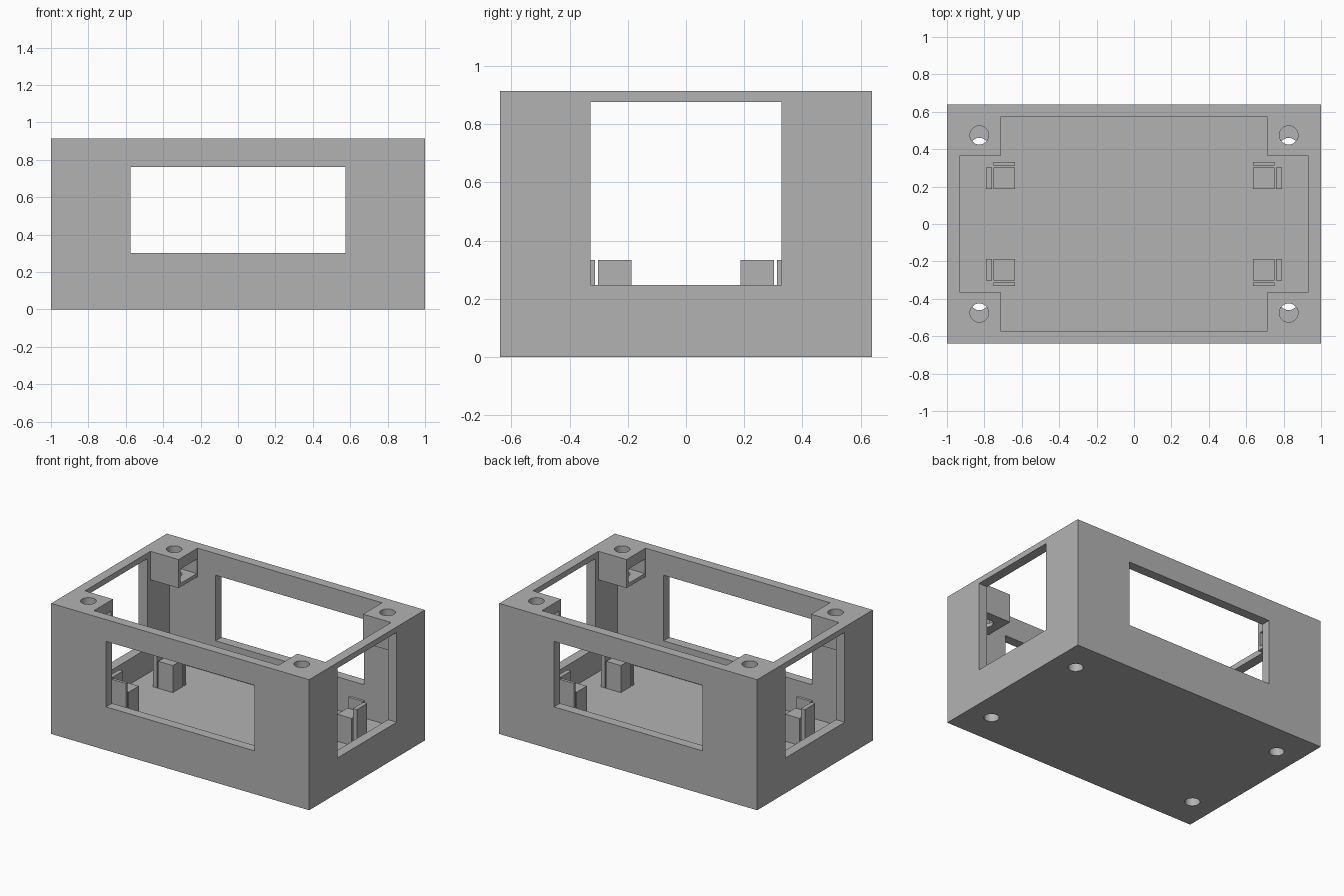
import bpy
import bmesh
from mathutils import Matrix, Vector

if "Cube" in bpy.data.objects:
    bpy.data.objects.remove(bpy.data.objects["Cube"], do_unlink=True)

grey = bpy.data.materials.new("plain grey")
grey.use_nodes = True
COLOUR = (0.45, 0.45, 0.45, 1)
grey.diffuse_color = COLOUR
grey.node_tree.nodes["Principled BSDF"].inputs["Base Color"].default_value = COLOUR

WALL, HALF_Y, TOP = 0.067, 0.64, 0.915
FLOOR = 0.07
IN_X, IN_Y = 1 - WALL, HALF_Y - WALL
CORNERS = [(sx, sy) for sx in (-1, 1) for sy in (-1, 1)]
SIDE = {-1: "right", 1: "left"}
END = {-1: "front", 1: "back"}


def finish(name, bm):
    bmesh.ops.recalc_face_normals(bm, faces=bm.faces)
    mesh = bpy.data.meshes.new(name)
    bm.to_mesh(mesh)
    bm.free()
    mesh.materials.append(grey)
    obj = bpy.data.objects.new(name, mesh)
    bpy.context.collection.objects.link(obj)
    return obj


def box(name, x, y, z):
    """Box from (low, high) pairs along each axis."""
    size = [abs(b - a) for a, b in (x, y, z)]
    mid = Vector([(a + b) / 2 for a, b in (x, y, z)])
    bm = bmesh.new()
    bmesh.ops.create_cube(bm, size=1, matrix=Matrix.Translation(mid) @ Matrix.Diagonal((*size, 1)))
    return finish(name, bm)


def rod(name, x, y, z, radius):
    bm = bmesh.new()
    bmesh.ops.create_cone(bm, cap_ends=True, segments=32, radius1=radius, radius2=radius,
                          depth=z[1] - z[0],
                          matrix=Matrix.Translation((x, y, sum(z) / 2)))
    return finish(name, bm)


def sym(v):
    return (-v, v)


def cut(target, cutter):
    mod = target.modifiers.new("cut", "BOOLEAN")
    mod.operation = "DIFFERENCE"
    mod.solver = "EXACT"
    mod.object = cutter
    bpy.context.view_layer.objects.active = target
    bpy.ops.object.modifier_apply(modifier=mod.name)
    bpy.data.objects.remove(cutter, do_unlink=True)


# Enclosure: hollow box that keeps a block in each upper corner
case = box("enclosure", sym(1), sym(HALF_Y), (0, TOP))
cut(case, box("cavity", sym(IN_X), sym(IN_Y), (FLOOR, 0.715)))
cut(case, box("long_mouth", sym(0.715), sym(IN_Y), (0.6, 1.1)))
cut(case, box("wide_mouth", sym(IN_X), sym(0.363), (0.6, 1.1)))

# Windows through the front and back, and through both ends
cut(case, box("front_window", sym(0.575), sym(1), (0.303, 0.762)))
cut(case, box("end_window", sym(1.2), sym(0.329), (0.247, 0.876)))

# Screw holes in the corner blocks and floor, and nut pockets in the blocks
for sx, sy in CORNERS:
    cut(case, rod("block_hole", sx * 0.827, sy * 0.475, (0.6, 1.1), 0.05))
    cut(case, rod("floor_hole", sx * 0.827, sy * 0.413, (-0.1, 0.2), 0.048))
    cut(case, box("nut_pocket", (sx * 0.65, sx * 0.915), (sy * 0.385, sy * 0.565), (0.74, 0.84)))

# Board supports, each with two taller guide plates on its outer sides
for sx, sy in CORNERS:
    tag = END[sy] + "_" + SIDE[sx]
    x, y = (sx * 0.637, sx * 0.75), (sy * 0.188, sy * 0.303)
    box(tag + "_support", x, y, (FLOOR, 0.26))
    box(tag + "_end_guide", (sx * 0.76, sx * 0.79), y, (FLOOR, 0.333))
    box(tag + "_side_guide", x, (sy * 0.312, sy * 0.332), (FLOOR, 0.333))

# Smooth the round holes while keeping edges crisp
bpy.ops.object.select_all(action="DESELECT")
case.select_set(True)
bpy.context.view_layer.objects.active = case
bpy.ops.object.shade_smooth_by_angle()
